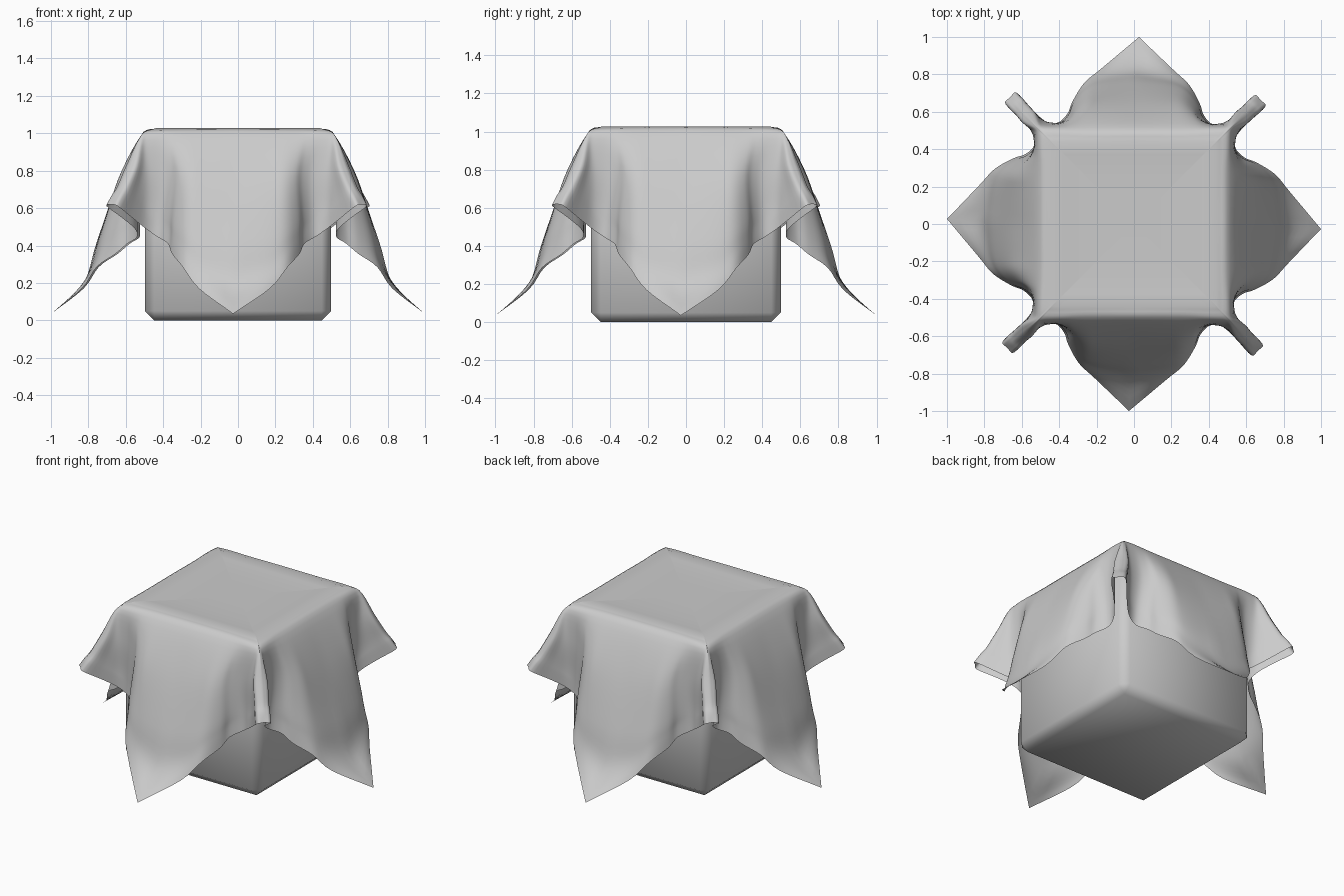
import bpy, bmesh, math
from mathutils import Vector, Matrix

if "Cube" in bpy.data.objects:
    bpy.data.objects.remove(bpy.data.objects["Cube"])

# Box: chamfered cube, smooth shaded
bpy.ops.mesh.primitive_cube_add(size=0.995, location=(0, 0, 0.4975))
box = bpy.context.object
box.name = "box"
bev = box.modifiers.new("chamfer", 'BEVEL')
bev.width = 0.05
bev.segments = 1
bpy.ops.object.shade_smooth()

# One eighth of the cloth, from face centre to corner fold: (along face, outward, height)
edge = [0, .14, .22, .28, .32, .36, .39, .415, .43, .44]
rim = [(a, .44, 1.027) for a in edge]
shoulder = [(a * 1.175, .517, .99) for a in edge]
upper = [(0, .64, .74), (.17, .64, .75), (.25, .635, .76), (.31, .605, .77), (.35, .565, .78),
         (.40, .54, .79), (.46, .54, .80), (.50, .555, .815), (.54, .595, .825), (.58, .58, .83)]
middle = [(0, .755, .42), (.185, .735, .45), (.27, .70, .50), (.33, .635, .54), (.36, .575, .57),
          (.41, .535, .59), (.475, .54, .62), (.53, .583, .67), (.583, .64, .71), (.625, .625, .72)]
lower = [(0, .83, .19), (.19, .775, .29), (.275, .725, .38), (.335, .645, .44), (.36, .58, .485),
         (.415, .533, .515), (.48, .543, .55), (.545, .60, .61), (.61, .67, .66), (.65, .65, .67)]
hem = [(0, 1.0, .035), (.19, .83, .17), (.28, .75, .285), (.34, .65, .355), (.365, .585, .41),
       (.42, .533, .445), (.485, .545, .49), (.56, .615, .55), (.635, .695, .61), (.67, .67, .62)]


def smooth_line(pts, n):
    """Catmull-Rom curve through pts with n steps per span."""
    p = [Vector(q) for q in pts]
    p = [2 * p[0] - p[1]] + p + [2 * p[-1] - p[-2]]
    out = []
    for i in range(1, len(p) - 2):
        t0, t1 = (p[i + 1] - p[i - 1]) / 2, (p[i + 2] - p[i]) / 2
        for k in range(n):
            t = k / n
            out.append(p[i] * (2*t**3 - 3*t**2 + 1) + t0 * (t**3 - 2*t**2 + t)
                       + p[i + 1] * (3*t**2 - 2*t**3) + t1 * (t**3 - t**2))
    return out + [p[-2]]


rows = [smooth_line(r, 4) for r in (rim, shoulder, upper, middle, lower, hem)]
columns = [smooth_line(c, 5) for c in zip(*rows)]

# Flat top: continue every column inwards to the centre
for c in columns:
    r = c[0]
    top = [Vector((r.x * s, r.y * s, z))
           for s, z in ((0, 1.016), (.3, 1.016), (.6, 1.017), (.85, 1.022))]
    c[:0] = top

# Mirror across the corner diagonal and repeat around the four sides
bm = bmesh.new()
for q in range(4):
    turn = Matrix.Rotation(q * math.pi / 2, 3, 'Z')
    for swap in (False, True):
        grid = []
        for c in columns:
            line = []
            for v in c:
                p = Vector((v.x, v.y, v.z)) if swap else Vector((v.y, v.x, v.z))
                # slight clockwise twist growing towards the hem
                twist = Matrix.Rotation(-math.radians(1.6) * max(0, 1 - v.z), 3, 'Z')
                line.append(bm.verts.new(twist @ (turn @ p)))
            grid.append(line)
        for a, b in zip(grid, grid[1:]):
            for i in range(len(a) - 1):
                f = [a[i], a[i + 1], b[i + 1], b[i]]
                bm.faces.new(f[::-1] if swap else f)
bmesh.ops.remove_doubles(bm, verts=bm.verts, dist=0.0003)
bmesh.ops.recalc_face_normals(bm, faces=bm.faces)
if sum(f.normal.z for f in bm.faces) < 0:
    bmesh.ops.reverse_faces(bm, faces=bm.faces)
for f in bm.faces:
    f.smooth = True
mesh = bpy.data.meshes.new("cloth")
bm.to_mesh(mesh)
bm.free()
cloth = bpy.data.objects.new("cloth", mesh)
bpy.context.collection.objects.link(cloth)
